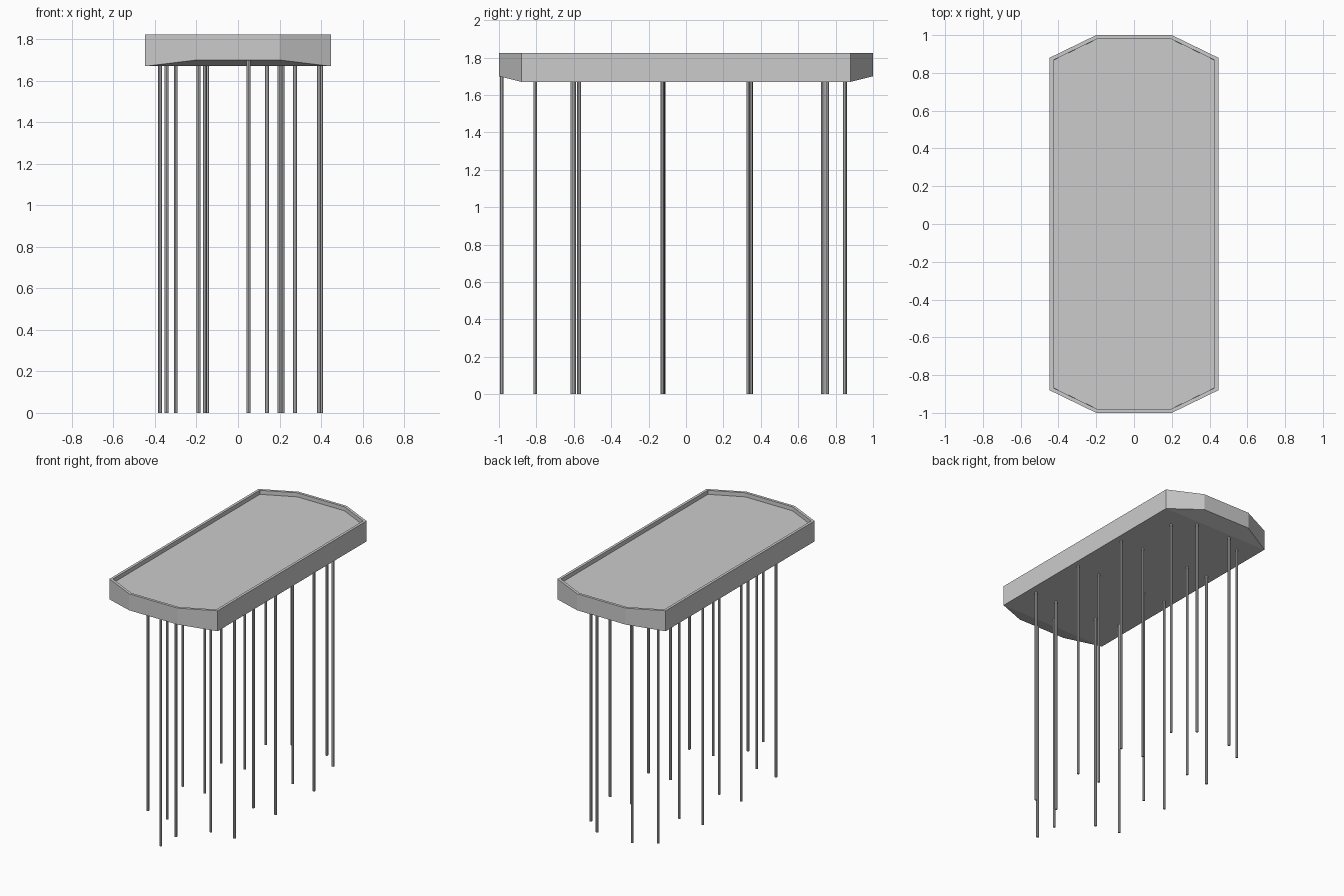
import bpy, bmesh

if "Cube" in bpy.data.objects:
    bpy.data.objects.remove(bpy.data.objects["Cube"])

TOP, BOTTOM, END_BOTTOM = 1.823, 1.67, 1.70
RIM_WIDTH, RIM_DEPTH = 0.02, 0.03
LEG_RADIUS = 0.0095


def add_object(name, bm):
    bmesh.ops.recalc_face_normals(bm, faces=bm.faces)
    mesh = bpy.data.meshes.new(name)
    bm.to_mesh(mesh)
    bm.free()
    obj = bpy.data.objects.new(name, mesh)
    bpy.context.collection.objects.link(obj)
    return obj


# Tray top: elongated octagon, underside sloping up at both ends
quarter = [(0.447, 0.88), (0.2, 1.0)]
outline = (quarter + [(-x, y) for x, y in reversed(quarter)]
           + [(-x, -y) for x, y in quarter]
           + [(x, -y) for x, y in reversed(quarter)])
bm = bmesh.new()
upper = [bm.verts.new((x, y, TOP)) for x, y in outline]
lower = [bm.verts.new((x, y, END_BOTTOM if abs(y) > 0.9 else BOTTOM))
         for x, y in outline]
for i in range(8):
    j = (i + 1) % 8
    bm.faces.new((lower[i], lower[j], upper[j], upper[i]))
for ids in ((0, 1, 2, 3), (4, 5, 6, 7), (0, 3, 4, 7)):
    bm.faces.new([lower[i] for i in ids])
top_face = bm.faces.new(upper)
bmesh.ops.recalc_face_normals(bm, faces=bm.faces)

# Raised rim: inset the top face, then sink it with vertical inner walls
bmesh.ops.inset_region(bm, faces=[top_face], thickness=RIM_WIDTH, use_even_offset=True)
bmesh.ops.inset_region(bm, faces=[top_face], thickness=0.0005, use_even_offset=True)
for v in top_face.verts:
    v.co.z -= RIM_DEPTH
add_object("tray_top", bm)

# Thin, irregularly placed legs (x, y), in rows from front to back
leg_spots = [
    (0.05, -0.985), (0.05, -0.805),
    (-0.345, -0.572), (-0.16, -0.607), (0.20, -0.607), (0.39, -0.597),
    (-0.375, -0.118), (-0.19, -0.121), (0.215, -0.125), (0.40, -0.127),
    (-0.375, 0.339), (-0.19, 0.35), (0.21, 0.346), (0.395, 0.333),
    (-0.30, 0.755), (0.275, 0.73), (-0.15, 0.85), (0.14, 0.85),
]
for n, (x, y) in enumerate(leg_spots, 1):
    height = 1.705 if abs(y) > 0.9 else 1.68
    bm = bmesh.new()
    bmesh.ops.create_cone(bm, cap_ends=True, segments=8, radius1=LEG_RADIUS,
                          radius2=LEG_RADIUS, depth=height)
    bmesh.ops.translate(bm, verts=bm.verts, vec=(x, y, height / 2))
    add_object(f"leg_{n:02d}", bm)
